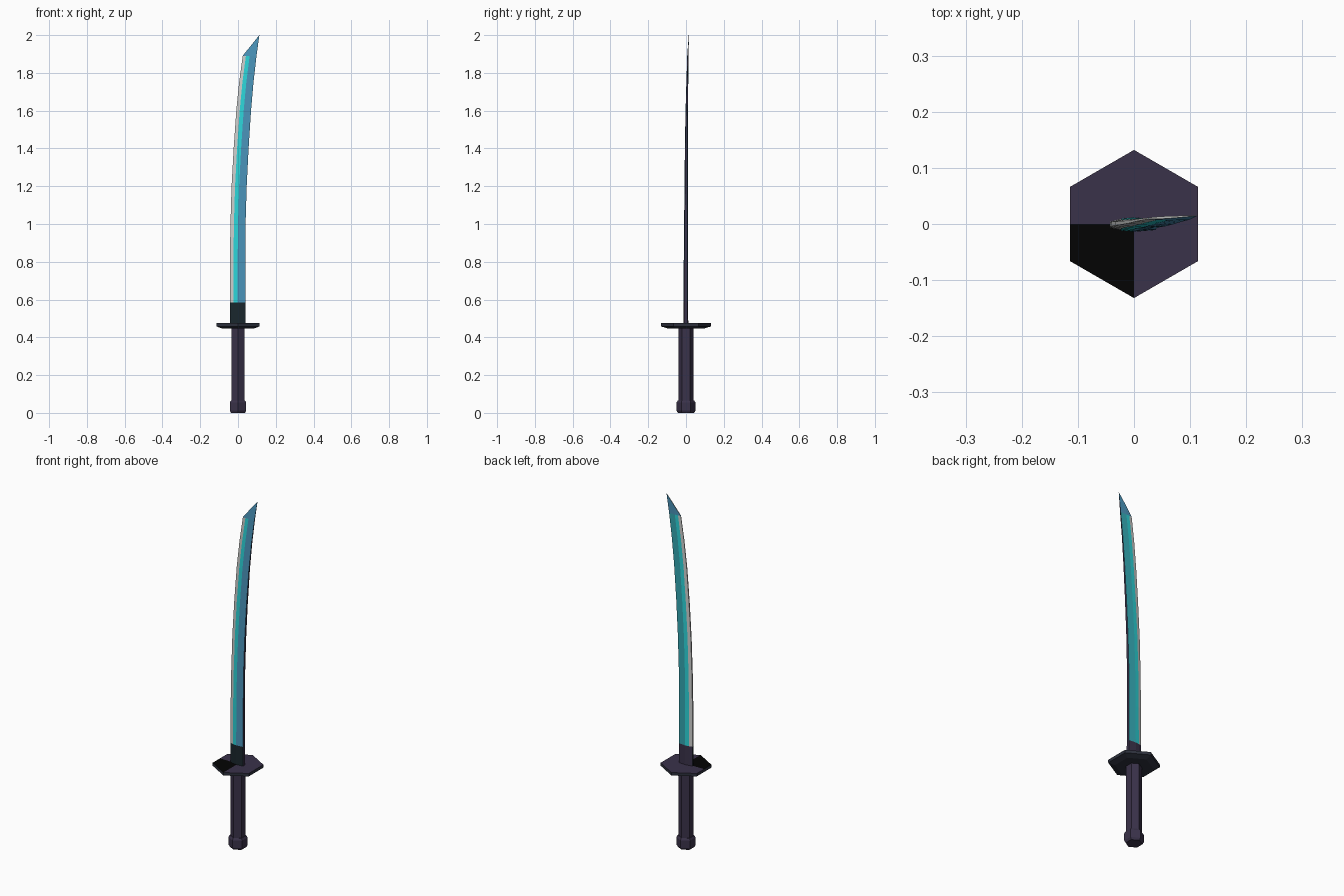
import bpy, bmesh, math

if "Cube" in bpy.data.objects:
    bpy.data.objects.remove(bpy.data.objects["Cube"])


def material(name, rgb):
    m = bpy.data.materials.new(name)
    m.diffuse_color = (*rgb, 1)
    m.use_nodes = True
    m.node_tree.nodes["Principled BSDF"].inputs["Base Color"].default_value = m.diffuse_color
    return m


PURPLE = material("dark purple", (0.042, 0.032, 0.068))
BLACK = material("near black", (0.001, 0.001, 0.001))
SLATE = material("dark slate", (0.010, 0.020, 0.026))
RIM = material("slate purple", (0.026, 0.030, 0.046))
GREY = material("edge grey", (0.60, 0.61, 0.60))
CYAN = material("bright cyan", (0.025, 0.66, 0.69))
BLUE = material("steel blue", (0.07, 0.30, 0.50))
TEAL = material("back teal", (0.035, 0.40, 0.46))


def finish(name, bm, mats):
    bmesh.ops.recalc_face_normals(bm, faces=bm.faces[:])
    me = bpy.data.meshes.new(name)
    bm.to_mesh(me)
    bm.free()
    for m in mats:
        me.materials.append(m)
    ob = bpy.data.objects.new(name, me)
    bpy.context.collection.objects.link(ob)
    return ob


def loft(rings):
    """Skin equal-length rings and cap both ends; returns bmesh, side faces by (row, column), top cap."""
    bm = bmesh.new()
    vs = [[bm.verts.new(p) for p in r] for r in rings]
    n = len(vs[0])
    sides = {}
    for i in range(len(vs) - 1):
        for j in range(n):
            k = (j + 1) % n
            sides[i, j] = bm.faces.new((vs[i][j], vs[i][k], vs[i + 1][k], vs[i + 1][j]))
    bm.faces.new(vs[0][::-1])
    return bm, sides, bm.faces.new(vs[-1])


def hex_rings(profile):
    # hexagons with corners on the y axis
    return [[(r * math.cos(math.radians(90 + 60 * k)), r * math.sin(math.radians(90 + 60 * k)), z)
             for k in range(6)] for r, z in profile]


# Pommel and grip
bm, _, _ = loft(hex_rings([(0.043, 0), (0.050, 0.012), (0.050, 0.055), (0.043, 0.066)]))
finish("pommel", bm, [PURPLE])
bm, _, _ = loft(hex_rings([(0.040, 0.06), (0.040, 0.45)]))
finish("grip", bm, [PURPLE])

# Guard: purple top with one black quarter, slate purple rim and underside
bm, _, _ = loft(hex_rings([(0.098, 0.447), (0.132, 0.458), (0.132, 0.475)]))
for normal in ((1, 0, 0), (0, 1, 0)):
    bmesh.ops.bisect_plane(bm, geom=bm.verts[:] + bm.edges[:] + bm.faces[:],
                           plane_co=(0, 0, 0), plane_no=normal)
bm.normal_update()
for f in bm.faces:
    c = f.calc_center_median()
    if f.normal.z > 0.9:
        f.material_index = 1 if c.x < 0 and c.y < 0 else 0
    else:
        f.material_index = 2
finish("guard", bm, [PURPLE, BLACK, RIM])

# Blade stations: z, cutting edge x, spine x, centre y, half thickness
stations = [(0.47, -0.043, 0.039, -0.001, 0.0130),
            (0.585, -0.043, 0.039, -0.001, 0.0125),
            (0.80, -0.043, 0.039, -0.001, 0.0110),
            (1.00, -0.040, 0.040, 0.000, 0.0100),
            (1.20, -0.034, 0.046, 0.001, 0.0090),
            (1.40, -0.023, 0.056, 0.002, 0.0080),
            (1.60, -0.009, 0.069, 0.004, 0.0065),
            (1.75, 0.006, 0.082, 0.007, 0.0050),
            (1.89, 0.025, 0.098, 0.010, 0.0035)]
# Cross-section: fraction of width, fraction of half thickness
section = [(0, -0.4), (0.23, -0.8), (0.5, -1), (1, -0.75),
           (1, 0.75), (0.5, 1), (0.23, 0.8), (0, 0.4)]
rings = [[(a + (b - a) * u, cy + t * v, z) for u, v in section] for z, a, b, cy, t in stations]
# Slanted point: the last ring slopes up from the cutting edge to the tip
rings.append([(0.026 + 0.087 * u, 0.010 + 0.005 * u + 0.0035 * (1 - 0.85 * u) * v,
               1.892 + 0.108 * u) for u, v in section])
bm, sides, point_cap = loft(rings)
mats = [GREY, CYAN, BLUE, TEAL, PURPLE, SLATE]
strip = [0, 1, 2, 4, 3, 1, 0, 0]       # colour of each lengthwise strip
for f in bm.faces:
    f.material_index = 2
point_cap.material_index = 0
for (i, j), f in sides.items():
    if i == 0:                          # collar above the guard
        f.material_index = 5 if j < 3 or j == 7 else 4
    elif i < len(stations) - 1 or j == 3:
        f.material_index = strip[j]
finish("blade", bm, mats)
